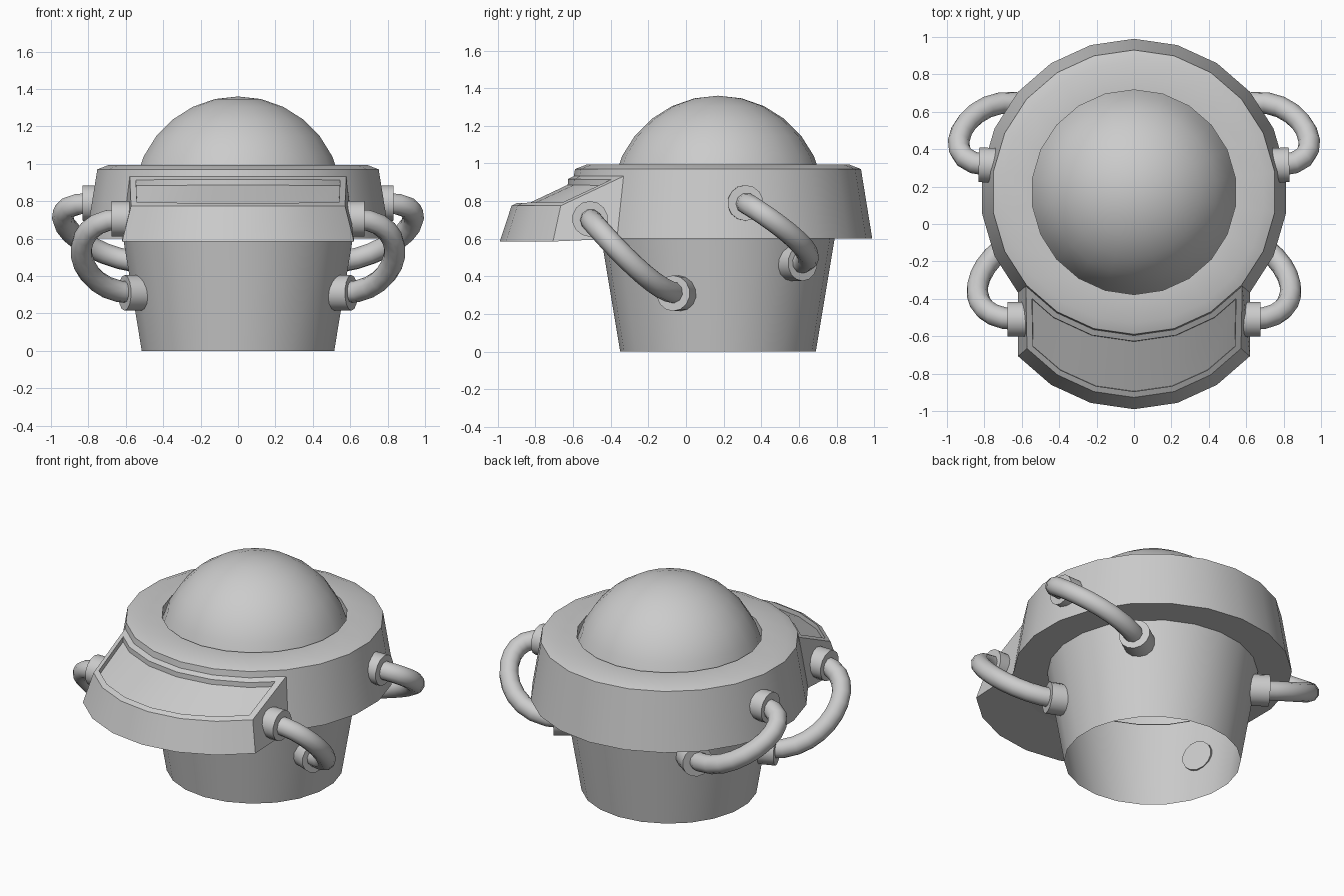
import bpy, bmesh, math
from mathutils import Vector

if "Cube" in bpy.data.objects:
    bpy.data.objects.remove(bpy.data.objects["Cube"])

N = 22      # sides of every round body
CY = 0.17   # y centre of the round bodies


def finish(name, bm, angle=30, fix_normals=True):
    if fix_normals:
        bmesh.ops.recalc_face_normals(bm, faces=bm.faces[:])
    me = bpy.data.meshes.new(name)
    bm.to_mesh(me)
    bm.free()
    ob = bpy.data.objects.new(name, me)
    bpy.context.collection.objects.link(ob)
    bpy.ops.object.select_all(action='DESELECT')
    ob.select_set(True)
    bpy.context.view_layer.objects.active = ob
    bpy.ops.object.shade_smooth_by_angle(angle=math.radians(angle))
    return ob


def ring_point(r, j, cy, z):
    a = j * 2 * math.pi / N
    return Vector((r * math.sin(a), cy - r * math.cos(a), z))


def lathe(name, profile):
    """Revolve (radius, z) points, listed from the outside bottom upward."""
    bm = bmesh.new()
    rows = [[bm.verts.new(ring_point(r, j, CY, z)) for j in range(N)] for r, z in profile]
    for a, b in zip(rows, rows[1:]):
        for j in range(N):
            k = (j + 1) % N
            bm.faces.new((a[j], a[k], b[k], b[j]))
    bmesh.ops.remove_doubles(bm, verts=bm.verts[:], dist=1e-5)
    return finish(name, bm, fix_normals=False)


# open tapered base, overhanging rim, dome
lathe("base", [(0.52, 0), (0.62, 0.6)])
lathe("rim", [(0.615, 0.6), (0.82, 0.6), (0.76, 0.97), (0.70, 0.993), (0.547, 0.993), (0.547, 0.93)])
R = 0.565
steps = [math.pi / 14 * i for i in range(6, -1, -1)]
lathe("dome", [(R * math.sin(a), 0.795 + R * math.cos(a)) for a in steps])

# visor: front rim faces pulled forward, with a sloping recessed panel
bm = bmesh.new()
section = [(0.82, CY, 0.6), (0.82, -CY, 0.585), (0.757, -CY, 0.775), (0.766, CY, 0.932)]
cols = [[bm.verts.new(ring_point(r, j, cy, z)) for r, cy, z in section] for j in range(-3, 4)]
panel = []
for a, b in zip(cols, cols[1:]):
    for i in range(3):
        f = bm.faces.new((a[i], b[i], b[i + 1], a[i + 1]))
        if i == 2:
            panel.append(f)
bm.faces.new(cols[0])
bm.faces.new(cols[-1][::-1])
bm.normal_update()
bmesh.ops.inset_region(bm, faces=panel, thickness=0.034, use_boundary=True, use_even_offset=True)
bmesh.ops.inset_region(bm, faces=panel, thickness=0.002, use_boundary=True, use_even_offset=True)
bmesh.ops.translate(bm, verts=list({v for f in panel for v in f.verts}), vec=(0, 0, -0.03))
finish("visor", bm, fix_normals=False)


def collar(name, point, direction, back, front):
    bm = bmesh.new()
    bmesh.ops.create_cone(bm, cap_ends=True, segments=14, radius1=0.095, radius2=0.095, depth=back + front)
    ob = finish(name, bm)
    d = Vector(direction).normalized()
    ob.location = Vector(point) + d * (front - back) / 2
    ob.rotation_euler = d.to_track_quat('Z', 'Y').to_euler()


def hose(name, p0, d0, h0, p1, d1, h1):
    cu = bpy.data.curves.new(name, 'CURVE')
    cu.dimensions = '3D'
    cu.bevel_depth = 0.058
    cu.bevel_resolution = 3
    cu.resolution_u = 12
    cu.use_fill_caps = True
    sp = cu.splines.new('BEZIER')
    sp.bezier_points.add(1)
    ends = ((p0, Vector(d0).normalized() * h0), (p1, Vector(d1).normalized() * -h1))
    for bp, (p, d) in zip(sp.bezier_points, ends):
        bp.handle_left_type = bp.handle_right_type = 'FREE'
        bp.co = p
        bp.handle_right = Vector(p) + d
        bp.handle_left = Vector(p) - d
    bpy.context.collection.objects.link(bpy.data.objects.new(name, cu))


# hoses with end collars, both sides
for s, side in ((1, "right"), (-1, "left")):
    specs = (
        ("front", (0.62 * s, -0.51, 0.705), (s, 0, 0), 0.33, 0.05, 0.055,
         (0.56 * s, -0.05, 0.31), (0.93 * s, -0.37, 0), 0.35, 0.06, 0.05),
        ("rear", (0.78 * s, 0.315, 0.79), (s, 0.03, 0), 0.36, 0.05, 0.05,
         (0.46 * s, 0.58, 0.47), (0.82 * s, 0.57, 0), 0.44, 0.06, 0.07),
    )
    for pos, p0, d0, h0, b0, f0, p1, d1, h1, b1, f1 in specs:
        tag = pos + "_" + side
        hose("hose_" + tag, p0, d0, h0, p1, d1, h1)
        collar("upper_collar_" + tag, p0, d0, b0, f0)
        collar("lower_collar_" + tag, p1, d1, b1, f1)
